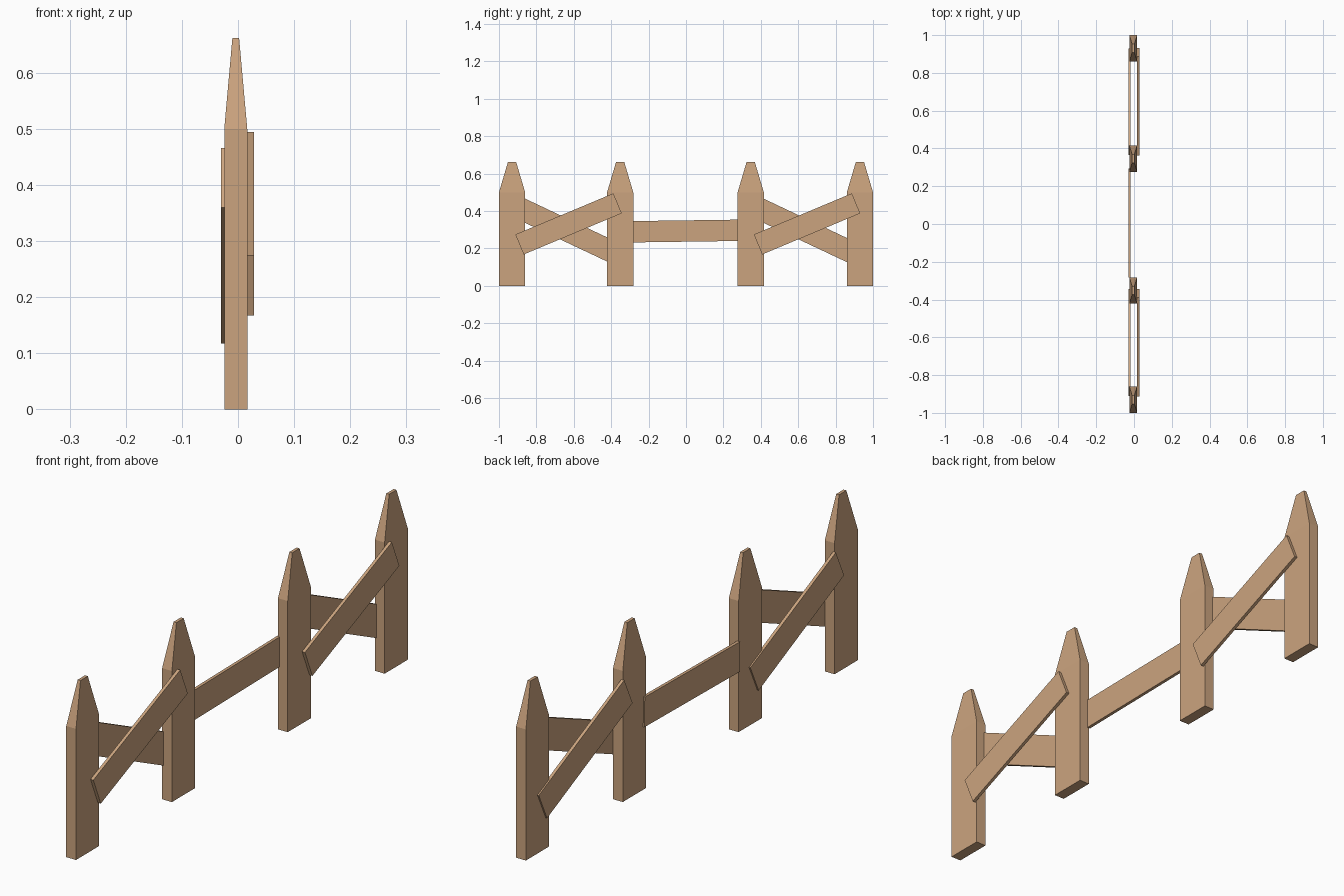
import bpy
import bmesh
from math import atan2
from mathutils import Matrix, Vector

if "Cube" in bpy.data.objects:
    bpy.data.objects.remove(bpy.data.objects["Cube"])

wood = bpy.data.materials.new("wood")
wood.diffuse_color = (0.60, 0.37, 0.21, 1)
wood.use_nodes = True
wood.node_tree.nodes["Principled BSDF"].inputs["Base Color"].default_value = wood.diffuse_color


def finish(name, bm):
    bmesh.ops.recalc_face_normals(bm, faces=bm.faces)
    mesh = bpy.data.meshes.new(name)
    bm.to_mesh(mesh)
    bm.free()
    mesh.materials.append(wood)
    obj = bpy.data.objects.new(name, mesh)
    bpy.context.collection.objects.link(obj)
    return obj


def post(name, y):
    # rings: height, half depth in x, half width in y
    bm = bmesh.new()
    rings = []
    for z, hx, hy in ((0, 0.0205, 0.07), (0.50, 0.0205, 0.07), (0.662, 0.006, 0.022)):
        rings.append([bm.verts.new((-0.004 + sx * hx, y + sy * hy, z))
                      for sx, sy in ((-1, -1), (1, -1), (1, 1), (-1, 1))])
    bm.faces.new(rings[0])
    bm.faces.new(rings[-1])
    for a, b in zip(rings, rings[1:]):
        for i in range(4):
            j = (i + 1) % 4
            bm.faces.new((a[i], a[j], b[j], b[i]))
    return finish(name, bm)


def plank(name, start, end, x0, x1, width):
    # box whose centre line runs from start to end in the yz plane
    a, b = Vector(start), Vector(end)
    d, mid = b - a, (a + b) / 2
    m = (Matrix.Translation(((x0 + x1) / 2, mid.x, mid.y))
         @ Matrix.Rotation(atan2(d.y, d.x), 4, 'X')
         @ Matrix.Diagonal((x1 - x0, d.length, width, 1)))
    bm = bmesh.new()
    bmesh.ops.create_cube(bm, size=1, matrix=m)
    return finish(name, bm)


# Pointed posts
for i, y in enumerate((-0.93, -0.352, 0.346, 0.93)):
    post(f"post_{i + 1}", y)

# Crossed planks on both end bays
for side, dy in (("left", 0), ("right", 1.275)):
    plank(f"front_brace_{side}", (-0.890 + dy, 0.221), (-0.366 + dy, 0.441),
          0.0165, 0.0285, 0.116)
    plank(f"back_brace_{side}", (-0.885 + dy, 0.413), (-0.370 + dy, 0.170),
          -0.030, -0.018, 0.117)

# Middle rail, very slightly tilted
plank("middle_rail", (-0.283, 0.289), (0.292, 0.297), -0.030, -0.018, 0.114)
